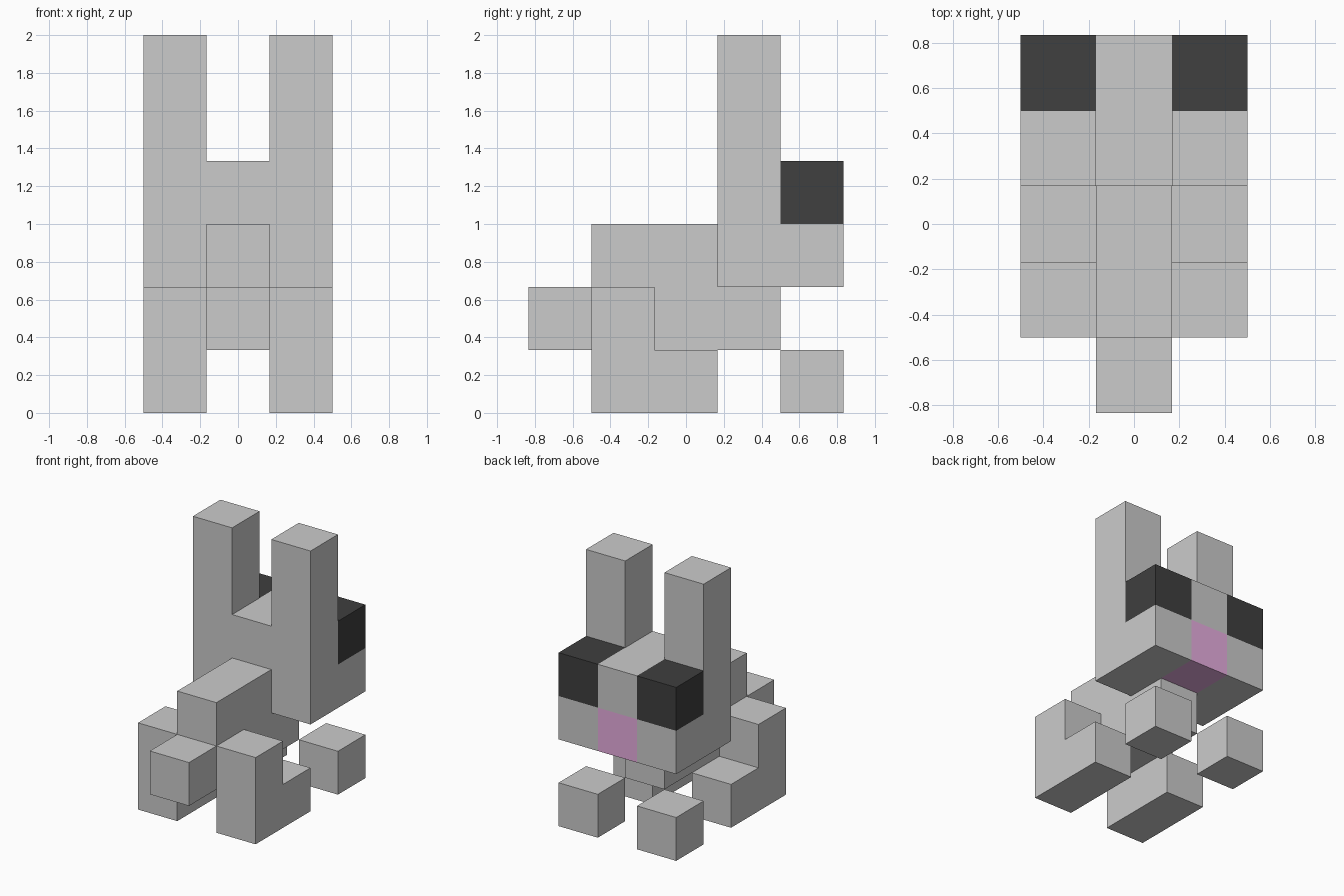
import bpy, bmesh
from mathutils import Vector

if "Cube" in bpy.data.objects:
    bpy.data.objects.remove(bpy.data.objects["Cube"])

U = 1 / 3                             # one block
ORIGIN = Vector((-1.5, -2.5, 0))      # grid corner, in blocks


def material(name, rgb):
    m = bpy.data.materials.new(name)
    m.diffuse_color = (*rgb, 1)
    m.use_nodes = True
    m.node_tree.nodes["Principled BSDF"].inputs["Base Color"].default_value = m.diffuse_color
    return m


def extrude(name, profile, axis, start, depth, mat=None):
    """Extrude a block-unit profile along x (profile is y,z) or y (profile is x,z)."""
    bm = bmesh.new()
    if axis == 'x':
        points, step = [(start, a, b) for a, b in profile], (depth, 0, 0)
    else:
        points, step = [(a, start, b) for a, b in profile], (0, depth, 0)
    face = bm.faces.new([bm.verts.new((Vector(p) + ORIGIN) * U) for p in points])
    new = bmesh.ops.extrude_face_region(bm, geom=[face], use_keep_orig=True)["geom"]
    bmesh.ops.translate(bm, verts=[v for v in new if isinstance(v, bmesh.types.BMVert)],
                        vec=Vector(step) * U)
    bmesh.ops.recalc_face_normals(bm, faces=bm.faces)
    mesh = bpy.data.meshes.new(name)
    bm.to_mesh(mesh)
    bm.free()
    if mat:
        mesh.materials.append(mat)
    obj = bpy.data.objects.new(name, mesh)
    bpy.context.collection.objects.link(obj)
    return obj


def block(name, x, y, z, mat=None):
    return extrude(name, [(y, z), (y + 1, z), (y + 1, z + 1), (y, z + 1)], 'x', x, 1, mat)


black = material("eye_black", (0.05, 0.05, 0.05))
pink = material("nose_pink", (0.8, 0.42, 0.74))

# Back of the head with both tall ears, one U-shaped slab
extrude("head_and_ears", [(0, 2), (3, 2), (3, 6), (2, 6), (2, 4), (1, 4), (1, 6), (0, 6)],
        'y', 3, 1)

# Face
block("forehead", 1, 4, 3)
block("nose", 1, 4, 2, pink)

# Body and tail
extrude("body", [(1, 1), (4, 1), (4, 2), (3, 2), (3, 3), (1, 3)], 'x', 1, 1)
block("tail", 1, 0, 1)

# Paired parts
for side, x in (("left", 0), ("right", 2)):
    block(f"{side}_cheek", x, 4, 2)
    block(f"{side}_eye", x, 4, 3, black)
    block(f"{side}_front_paw", x, 4, 0)
    extrude(f"{side}_hind_leg", [(1, 0), (3, 0), (3, 1), (2, 1), (2, 2), (1, 2)], 'x', x, 1)
